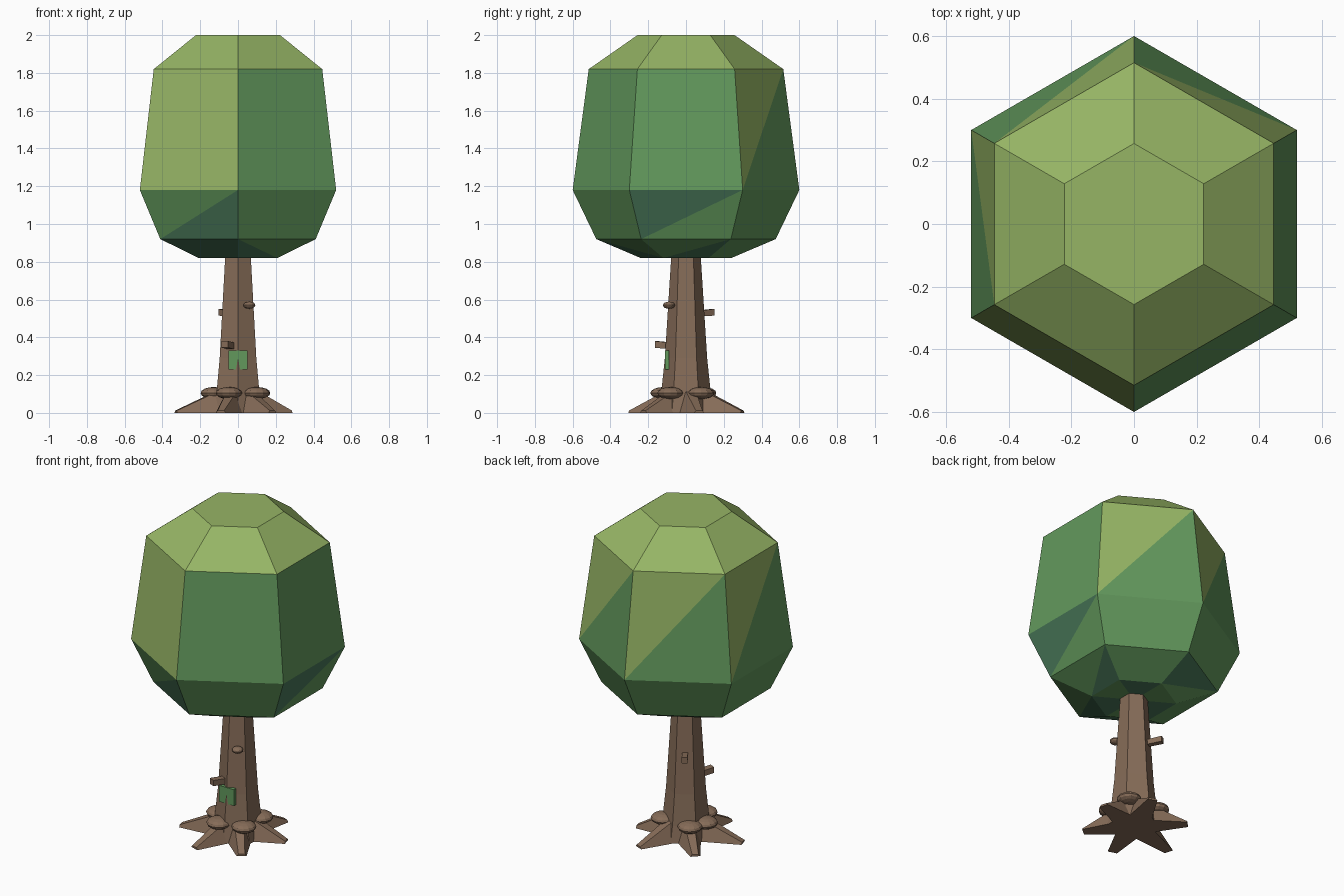
import bpy, bmesh, math
from mathutils import Vector, Matrix

cube = bpy.data.objects.get("Cube")
if cube:
    bpy.data.objects.remove(cube, do_unlink=True)


def material(name, srgb):
    lin = [((c / 255 + 0.055) / 1.055) ** 2.4 for c in srgb] + [1]
    m = bpy.data.materials.new(name)
    m.use_nodes = True
    m.diffuse_color = lin
    m.node_tree.nodes["Principled BSDF"].inputs["Base Color"].default_value = lin
    return m


YELLOW = material("yellow_green", (150, 181, 101))
GREEN = material("leaf_green", (98, 152, 92))
BLUE = material("blue_green", (74, 121, 90))
BARK = material("bark_brown", (134, 108, 88))


def finish(name, bm, mats):
    bmesh.ops.recalc_face_normals(bm, faces=bm.faces)
    mesh = bpy.data.meshes.new(name)
    bm.to_mesh(mesh)
    bm.free()
    for m in mats:
        mesh.materials.append(m)
    ob = bpy.data.objects.new(name, mesh)
    bpy.context.collection.objects.link(ob)
    return ob


def polar(r, deg, z):
    a = math.radians(deg)
    return Vector((r * math.cos(a), r * math.sin(a), z))


def rings(bm, profile, sides, start):
    return [[bm.verts.new(polar(r, start + 360 / sides * i, z)) for i in range(sides)]
            for r, z in profile]


# Crown: six-sided rings, facets split by colour (side 0 faces +x, counter-clockwise)
Y, G, B = 0, 1, 2
bm = bmesh.new()
levels = rings(bm, [(.24, .82), (.475, .92), (.6, 1.18), (.515, 1.82), (.257, 2)], 6, -30)
# split facets: (band, side) -> (rising diagonal, upper colour, lower colour)
split = {
    (2, 1): (False, Y, G), (2, 2): (False, Y, G), (2, 3): (False, Y, G),
    (1, 4): (True, G, B), (1, 0): (True, B, G),
    (0, 5): (False, G, B), (0, 0): (True, G, B), (0, 2): (True, B, G),
}
plain = {(2, 4): Y, (0, 4): B, (0, 1): G}
# the tall back facets run their diagonal from low start to high end
for band in range(4):
    for side in range(6):
        j = (side + 1) % 6
        a, b = levels[band][side], levels[band][j]
        d, c = levels[band + 1][side], levels[band + 1][j]
        if (band, side) in split:
            rising, upper, lower = split[band, side]
            if band == 2:
                rising = True
            tris = [((d, c, a), upper), ((a, b, c), lower)] if rising else \
                   [((d, c, b), upper), ((a, b, d), lower)]
            for vs, col in tris:
                bm.faces.new(vs).material_index = col
        else:
            f = bm.faces.new((a, b, c, d))
            f.material_index = Y if band == 3 else plain.get((band, side), G)
bm.faces.new(levels[-1]).material_index = Y
hub = bm.verts.new((0, 0, .82))
for i in range(6):
    f = bm.faces.new((levels[0][i], levels[0][(i + 1) % 6], hub))
    f.material_index = B if i % 2 else G
finish("crown", bm, [YELLOW, GREEN, BLUE])

# Trunk: tapering hexagonal column with a flared foot
bm = bmesh.new()
levels = rings(bm, [(.15, 0), (.132, .1), (.112, .29), (.078, .83)], 6, -30)
for lo, hi in zip(levels, levels[1:]):
    for i in range(6):
        j = (i + 1) % 6
        bm.faces.new((lo[i], lo[j], hi[j], hi[i]))
bm.faces.new(levels[0])
bm.faces.new(levels[-1])
finish("trunk", bm, [BARK])


def tapered_bar(name, deg, start, end):
    """Four-sided bar pointing outwards; ends are (radius, low z, high z, low half width, high half width)."""
    bm = bmesh.new()
    turn = Matrix.Rotation(math.radians(deg), 4, 'Z')
    loops = []
    for r, z0, z1, w0, w1 in (start, end):
        pts = [(r, -w0, z0), (r, w0, z0), (r, w1, z1), (r, -w1, z1)]
        loops.append([bm.verts.new(turn @ Vector(p)) for p in pts])
    p, q = loops
    for i in range(4):
        j = (i + 1) % 4
        bm.faces.new((p[i], p[j], q[j], q[i]))
    bm.faces.new(p)
    bm.faces.new(q)
    return finish(name, bm, [BARK])


# Roots: spikes spreading over the ground
for deg, length in [(14, .29), (69, .32), (135, .3), (195, .34), (253, .31), (309, .29)]:
    tapered_bar("root", deg, (.06, 0, .14, .075, .03), (length, 0, .012, .028, .018))

# Broken branch stubs
tapered_bar("front_branch_stub", 246, (.06, .335, .37, .018, .018), (.172, .345, .38, .02, .02))
tapered_bar("back_branch_stub", 122, (.06, .51, .54, .016, .016), (.168, .515, .55, .016, .016))


def flat_ball(name, centre, radius, half_height):
    bm = bmesh.new()
    bmesh.ops.create_uvsphere(bm, u_segments=12, v_segments=8, radius=1)
    bmesh.ops.scale(bm, vec=(radius, radius, half_height), verts=bm.verts)
    bmesh.ops.translate(bm, vec=centre, verts=bm.verts)
    return finish(name, bm, [BARK])


# Flattened bumps around the foot, and a small knot higher up
for deg in (-112, -40, 38, 135, 183):
    flat_ball("foot_bump", polar(.128, deg, .105), .07, .032)
flat_ball("trunk_knot", (.06, -.09, .57), .032, .019)

# Moss patch on the front edge of the trunk
bm = bmesh.new()
bmesh.ops.create_cube(bm, size=1)
bmesh.ops.scale(bm, vec=(.1, .022, .1), verts=bm.verts)
bmesh.ops.translate(bm, vec=(0, -.101, .28), verts=bm.verts)
finish("moss_patch", bm, [GREEN])
